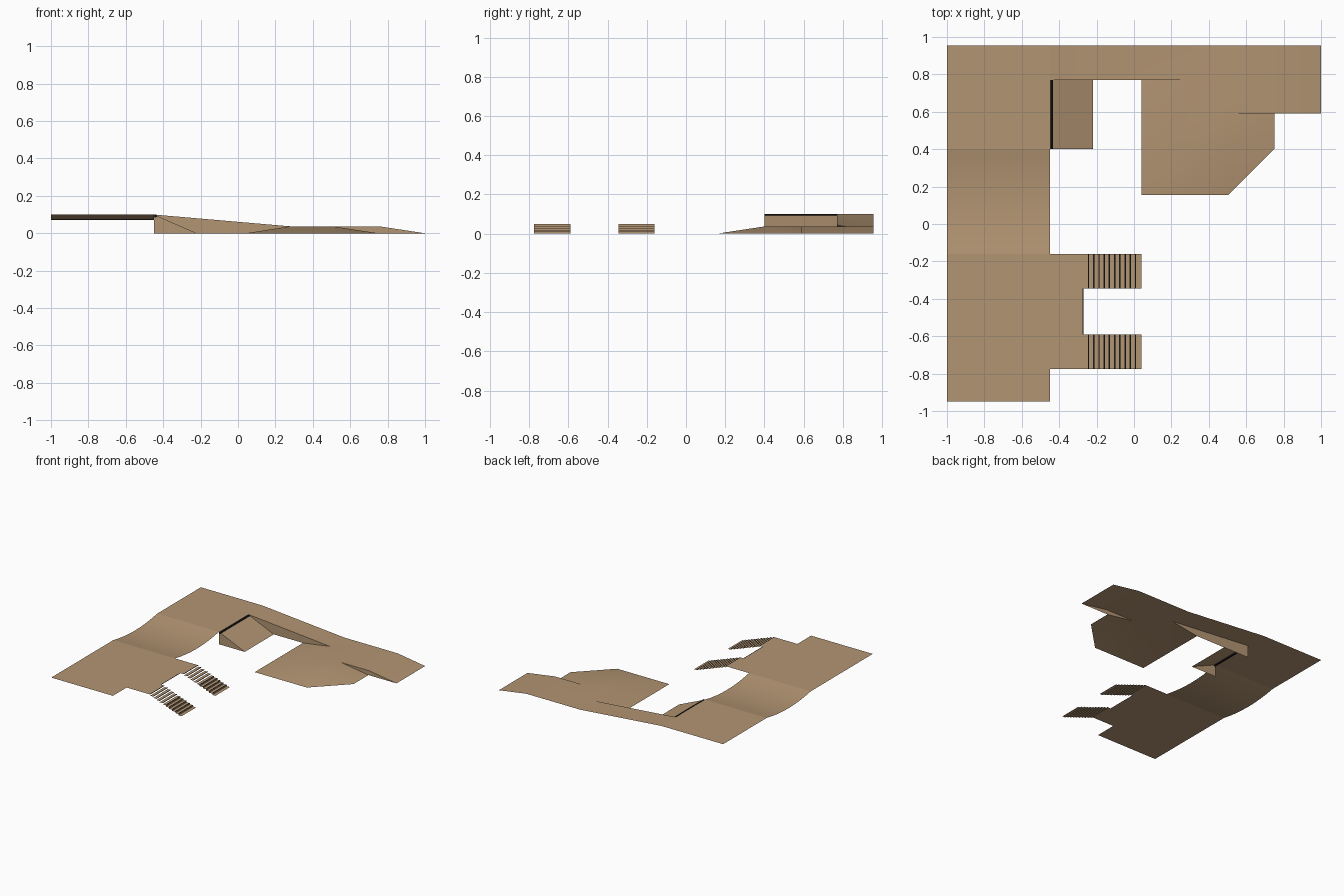
import bpy, bmesh, math
from mathutils import Matrix

if "Cube" in bpy.data.objects:
    bpy.data.objects.remove(bpy.data.objects["Cube"])


def material(name, rgb):
    m = bpy.data.materials.new(name)
    m.diffuse_color = (*rgb, 1)
    m.use_nodes = True
    m.node_tree.nodes["Principled BSDF"].inputs["Base Color"].default_value = m.diffuse_color
    return m


TAN = material("tan_concrete", (0.45, 0.30, 0.17))
BLACK = material("black_metal", (0.012, 0.012, 0.012))
H, LOW = 0.10, 0.037          # upper deck and low deck heights


def sheet(name, faces, mat=TAN, smooth=False):
    """Open surface from polygons given as lists of points; shared points weld."""
    bm = bmesh.new()
    for f in faces:
        bm.faces.new([bm.verts.new(p) for p in f])
    bmesh.ops.remove_doubles(bm, verts=bm.verts, dist=1e-4)
    for f in bm.faces:
        f.smooth = smooth
    me = bpy.data.meshes.new(name)
    bm.to_mesh(me)
    bm.free()
    me.materials.append(mat)
    ob = bpy.data.objects.new(name, me)
    bpy.context.collection.objects.link(ob)
    return ob


def flat(x0, x1, y0, y1, z0, z1=None):
    """Rectangle seen from above, height z0 at x0 and z1 at x1."""
    z1 = z0 if z1 is None else z1
    return [(x0, y0, z0), (x1, y0, z1), (x1, y1, z1), (x0, y1, z0)]


# upper decks
sheet("back_upper_deck", [flat(-1, -0.45, 0.40, 0.955, H)])
sheet("front_upper_deck", [
    flat(-1, -0.45, -0.95, -0.16, H),
    flat(-0.45, -0.27, -0.775, -0.16, H),
    flat(-0.27, -0.24, -0.345, -0.16, H),
    flat(-0.27, -0.24, -0.775, -0.59, H)])

# shallow curved dip between the decks
N, Y0, Y1, SAG = 8, -0.16, 0.40, 0.028
ys = [Y0 + (Y1 - Y0) * i / N for i in range(N + 1)]
zs = [H - SAG * (1 - (2 * i / N - 1) ** 2) for i in range(N + 1)]
sheet("curved_dip", [[(-1, ys[i], zs[i]), (-0.45, ys[i], zs[i]),
                      (-0.45, ys[i + 1], zs[i + 1]), (-1, ys[i + 1], zs[i + 1])]
                     for i in range(N)], smooth=True)

# two stairs: treads with dark nosings, risers on the lower half
STEPS, X0, X1 = 10, -0.24, 0.04
run, rise, nose = (X1 - X0) / STEPS, H / STEPS, 0.007
for name, y0, y1 in (("back_stair", -0.345, -0.16), ("front_stair", -0.775, -0.59)):
    treads, noses = [], [flat(X0 - nose, X0, y0, y1, H + 0.001)]
    for i in range(STEPS):
        x, z = X0 + i * run, H - (i + 1) * rise
        treads.append(flat(x, x + run, y0, y1, z))
        if i < STEPS - 1:
            noses.append(flat(x + run - nose, x + run, y0, y1, z + 0.001))
        if i >= STEPS // 2:
            treads.append([(x, y0, z), (x, y1, z), (x, y1, z + rise), (x, y0, z + rise)])
    sheet(name, treads)
    sheet(name + "_nosing", noses, BLACK)
sheet("deck_edge_nosing", [flat(-0.276, -0.27, -0.59, -0.345, H + 0.001)], BLACK)

# steep wedge below the back deck, with its side
sheet("wedge_ramp", [flat(-0.45, -0.22, 0.40, 0.77, H, 0)])
sheet("wedge_side", [[(-0.45, 0.40, 0), (-0.22, 0.40, 0), (-0.45, 0.40, H)]])

# dark rail along the wedge top
bm = bmesh.new()
bmesh.ops.create_cone(bm, cap_ends=True, segments=10, radius1=0.009, radius2=0.009, depth=0.37,
                      matrix=Matrix.Translation((-0.441, 0.585, 0.092))
                      @ Matrix.Rotation(math.pi / 2, 4, 'X'))
me = bpy.data.meshes.new("coping_rail")
bm.to_mesh(me)
bm.free()
me.materials.append(BLACK)
bpy.context.collection.objects.link(bpy.data.objects.new("coping_rail", me))

# long ramp, low deck, roll-off and the banks around the low deck
sheet("long_ramp_and_low_deck", [
    flat(-0.45, 0.28, 0.77, 0.955, H, LOW),
    flat(0.28, 0.505, 0.77, 0.955, LOW),
    flat(0.28, 0.505, 0.59, 0.77, LOW),
    flat(0.28, 0.505, 0.40, 0.59, LOW),
    [(0.505, 0.59, LOW), (0.755, 0.59, LOW), (0.755, 0.955, LOW),
     (0.505, 0.955, LOW), (0.505, 0.77, LOW)],
    flat(0.755, 1.0, 0.59, 0.955, LOW, 0),
    [(0.04, 0.155, 0), (0.28, 0.40, LOW), (0.28, 0.77, LOW), (0.04, 0.77, 0)],
    [(0.04, 0.155, 0), (0.505, 0.155, 0), (0.505, 0.40, LOW), (0.28, 0.40, LOW)],
    [(0.505, 0.155, 0), (0.75, 0.40, 0), (0.505, 0.40, LOW)],
    flat(0.505, 0.75, 0.40, 0.59, LOW, 0)], smooth=True)

# upright walls beside the long ramp and the roll-off
sheet("long_ramp_wall", [[(-0.45, 0.77, 0), (0.04, 0.77, 0), (0.28, 0.77, LOW), (-0.45, 0.77, H)]])
sheet("roll_off_wall", [[(0.505, 0.59, LOW), (0.75, 0.59, 0), (1.0, 0.59, 0), (0.755, 0.59, LOW)]])
